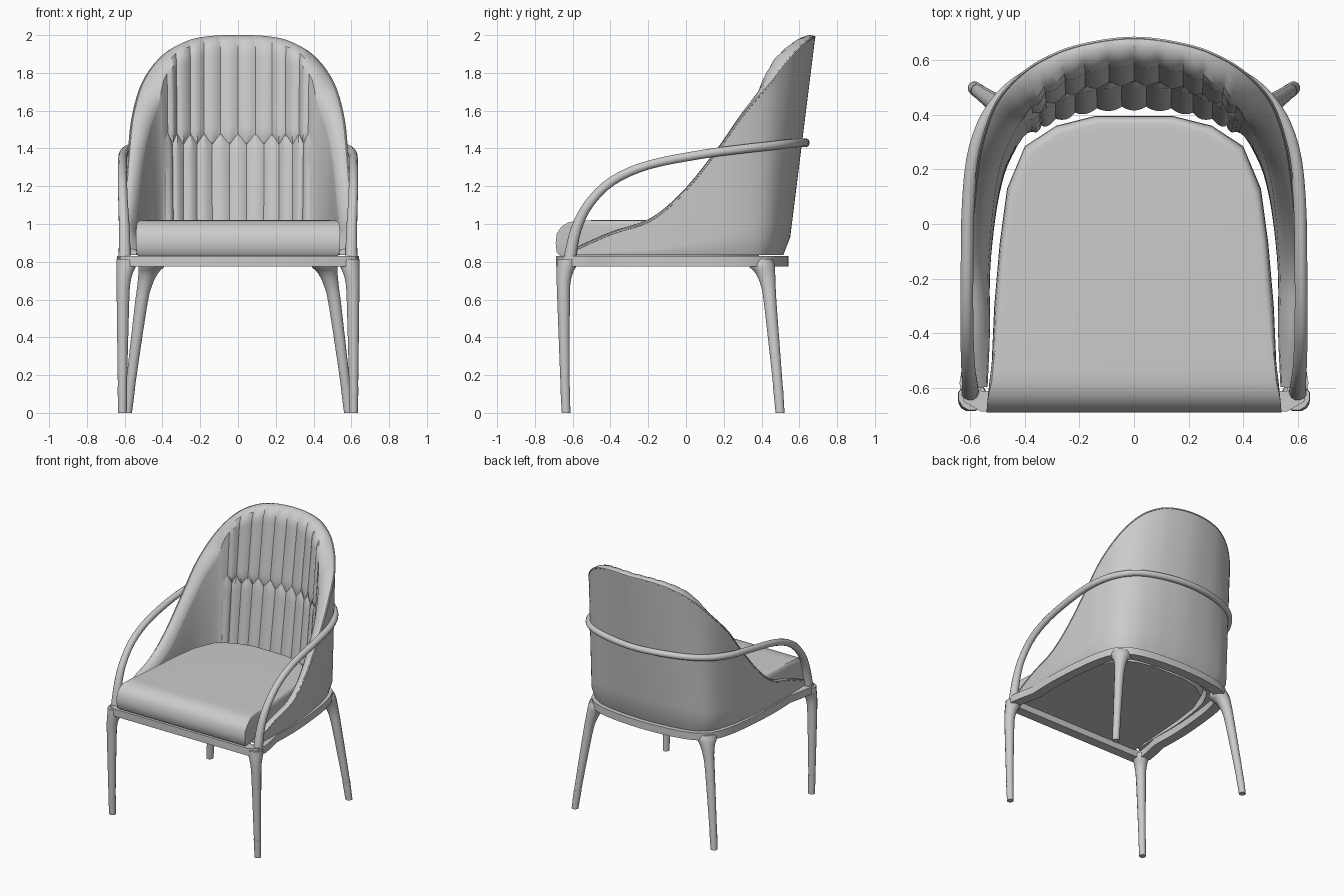
import bpy, bmesh, math
from mathutils import Vector

cube = bpy.data.objects.get("Cube")
if cube:
    bpy.data.objects.remove(cube, do_unlink=True)

grey = bpy.data.materials.new("plain_grey")
grey.use_nodes = True
grey.diffuse_color = (0.6, 0.6, 0.6, 1)
grey.node_tree.nodes["Principled BSDF"].inputs["Base Color"].default_value = (0.6, 0.6, 0.6, 1)


def loft(name, rings, closed=False, angle=35):
    """Bridge equal-sized closed rings into one mesh."""
    bm = bmesh.new()
    vs = [[bm.verts.new(p) for p in r] for r in rings]
    n = len(vs[0])
    pairs = list(zip(vs, vs[1:])) + ([(vs[-1], vs[0])] if closed else [])
    for a, b in pairs:
        for i in range(n):
            j = (i + 1) % n
            bm.faces.new((a[i], a[j], b[j], b[i]))
    if not closed:
        bm.faces.new(vs[0])
        bm.faces.new(vs[-1])
    bmesh.ops.recalc_face_normals(bm, faces=bm.faces)
    mesh = bpy.data.meshes.new(name)
    bm.to_mesh(mesh)
    bm.free()
    ob = bpy.data.objects.new(name, mesh)
    bpy.context.collection.objects.link(ob)
    mesh.materials.append(grey)
    bpy.ops.object.select_all(action='DESELECT')
    ob.select_set(True)
    bpy.context.view_layer.objects.active = ob
    bpy.ops.object.shade_smooth_by_angle(angle=math.radians(angle))
    return ob


def spline(keys, k):
    """Smooth interpolation through tuples at index k."""
    i = max(0, min(int(k), len(keys) - 2))
    t = k - i
    p = [keys[max(0, min(i + d, len(keys) - 1))] for d in (-1, 0, 1, 2)]
    return [b + 0.5 * t * (c - a + t * (2*a - 5*b + 4*c - d + t * (3*(b - c) + d - a)))
            for a, b, c, d in zip(*p)]


def mirrored(half):
    """Half list starting at the centre line becomes a full left-right list."""
    return [(-p[0],) + tuple(p[1:]) for p in half[:0:-1]] + list(half)


def tube(name, path, radii, sides=12, squash=1, closed=False):
    rings = []
    n = len(path)
    for i, p in enumerate(path):
        a = path[(i - 1) % n] if closed else path[max(i - 1, 0)]
        b = path[(i + 1) % n] if closed else path[min(i + 1, n - 1)]
        t = (b - a).normalized()
        side = t.cross(Vector((0, 0, 1))).normalized()
        up = side.cross(t)
        ring = []
        for s in range(sides):
            w = 2 * math.pi * (s + 0.5) / sides
            ring.append(p + radii[i] * (side * math.cos(w) + up * math.sin(w) * squash))
        rings.append(ring)
    return loft(name, rings, closed)


# Back shell plan, centre to front: x, y, rim height, padding thickness, backward lean
BASE = 0.835
plan = mirrored([
    (0, .54, 2.0, .11, .125), (.15, .533, 1.995, .11, .117), (.28, .518, 1.968, .125, .10),
    (.405, .485, 1.895, .14, .07), (.505, .412, 1.76, .14, .04), (.56, .262, 1.58, .11, .045),
    (.582, .12, 1.38, .09, .06), (.597, -.04, 1.17, .08, .06), (.605, -.2, 1.03, .075, .05),
    (.60, -.4, .96, .07, .03), (.59, -.6, .87, .05, 0)])
MID = len(plan) // 2


def shell_point(k, inset, z):
    x, y = spline(plan, k)[:2]
    xa, ya = spline(plan, max(k - .05, 0))[:2]
    xb, yb = spline(plan, min(k + .05, 2 * MID))[:2]
    d = Vector((xb - xa, yb - ya)).normalized()
    lean = spline(plan, k)[4]
    return Vector((x + d.y * inset, y - d.x * inset + lean * (z - BASE), z))


# Upholstered shell with two rows of pleats meeting in a zigzag
PLEATS, ZONE, STEP = 10, 3.2, 8


def pleat(t):
    a = t % 1
    return 4 * a * (1 - a)


def shell_ring(k):
    top, thick = spline(plan, k)[2:4]
    t = (k - MID + ZONE) / (2 * ZONE) * PLEATS
    inside = 0 <= t <= PLEATS
    upper = 0.014 * pleat(t) if inside else 0
    h = top - BASE
    seam = BASE + min(1.45 - BASE, 0.6 * h)
    if inside:
        seam += 0.12 * abs((t % 1) - 0.5) - 0.03
    rim, drop = thick * .8, min(.075, .25 * h)
    tuck = .025 * min(1, h)
    ring = [shell_point(k, tuck if i == 0 else 0, BASE + (h - .15 * drop) * i / 12) for i in range(13)]
    # soft roll over the top edge
    for f, g in ((.1, .05), (.32, 0), (.6, .12), (.85, .42)):
        ring.append(shell_point(k, (rim + upper) * f, top - g * drop))
    zs = [top - drop + (seam - top + drop) * i / 12 for i in range(13)]
    zs += [seam + (BASE - seam) * i / 14 for i in range(1, 15)]
    for z in zs:
        v = (z - BASE) / h
        inset = rim + (thick - rim) * (1 - v)
        if inside:
            fold = upper if z > seam else 0.014 * pleat(t + .5)
            inset += fold * min(1, abs(z - seam) / 0.03)
        else:
            inset += 0.008 * math.sin(math.pi * min(1, max(0, v))) * min(1, (abs(k - MID) - ZONE) * 3)
        ring.append(shell_point(k, inset, z))
    return ring


sides = [(MID - ZONE) * i / 24 for i in range(24)]
middle = [MID - ZONE + 2 * ZONE * i / (PLEATS * STEP) for i in range(PLEATS * STEP + 1)]
columns = sides + middle + [2 * MID - k for k in reversed(sides)]
loft("back_shell", [shell_ring(k) for k in columns], angle=30)

# Piping along the outer rim
fine = [2 * MID * i / 90 for i in range(91)]
tube("rim_piping", [shell_point(k, .004, spline(plan, k)[2] - .012) for k in fine], [.007] * 91, 6)

# Seat cushion: one outline stacked with a soft front roll
outline = mirrored([(0, .395), (.145, .395), (.285, .36), (.40, .285), (.465, .13), (.492, -.07),
                    (.512, -.3), (.522, -.5), (.532, -.6), (.54, -.69)])
rolls = [(.825, .012, .03), (.85, .002, .005), (.90, 0, 0), (.95, 0, .006), (.985, .002, .03),
         (1.008, .007, .065), (1.018, .018, .11), (1.0195, .03, .16), (1.02, .06, .2)]
rings = []
for z, inset, front in rolls:
    ring = [Vector((x * (1 - inset / .53), y - inset * (y > 0), z)) for x, y in outline]
    for j in range(3):
        for p in (ring[j], ring[-1 - j]):
            p.y = -.69 + front + .08 * j
    rings.append(ring)
loft("seat_cushion", rings, angle=40)

# Seat rail following the shell and closing across the front
rail = [shell_point(k / 2, .035, BASE) for k in range(2, 4 * MID - 1)]
corner = [(.588, -.5), (.602, -.585), (.592, -.63), (.56, -.65)]
rail += [Vector((x, y, 0)) for x, y in corner] + [Vector((-x, y, 0)) for x, y in corner[::-1]]
for p in rail:
    p.z = 0.804
tube("seat_rail", rail, [.053] * len(rail), 4, .74, True)

# Arm loop wrapping around the back: x, y, z, radius
arm = mirrored([
    (0, .632, 1.43, .023), (.2, .608, 1.43, .023), (.395, .54, 1.425, .023), (.515, .43, 1.412, .024),
    (.582, .28, 1.395, .024), (.607, .08, 1.368, .024), (.612, -.2, 1.312, .024),
    (.612, -.39, 1.228, .025), (.608, -.515, 1.105, .026), (.602, -.582, .97, .029),
    (.60, -.615, .82, .033)])
samples = [spline(arm, i / 4) for i in range(4 * (len(arm) - 1) + 1)]
tube("arm_loop", [Vector(s[:3]) for s in samples], [s[3] for s in samples])


# Legs: stations of x, y, z, radius, plus slim foot caps
def leg(name, stations, side):
    def rings(pts, grow=0):
        return [[Vector((side * (x + (r + grow) * math.cos(a)), y + (r + grow) * math.sin(a), z))
                 for a in (2 * math.pi * (i + .5) / 12 for i in range(12))] for x, y, z, r in pts]
    smooth = [spline(stations, i / 3) for i in range(3 * (len(stations) - 2) + 1)]
    loft(name, rings(smooth))
    loft(name + "_foot_cap", rings(stations[-2:], .0015))


front_leg = [(.592, -.632, .815, .052), (.592, -.632, .78, .054), (.599, -.641, .745, .046),
             (.606, -.648, .69, .038), (.609, -.648, .58, .034), (.612, -.64, .14, .025),
             (.612, -.635, 0, .022)]
back_leg = [(.452, .395, .815, .066), (.456, .40, .78, .073), (.475, .42, .74, .054),
            (.495, .436, .67, .040), (.515, .448, .56, .034), (.57, .487, .14, .026),
            (.585, .498, 0, .023)]
for side, word in ((1, "left"), (-1, "right")):
    leg("front_leg_" + word, front_leg, side)
    leg("back_leg_" + word, back_leg, side)
